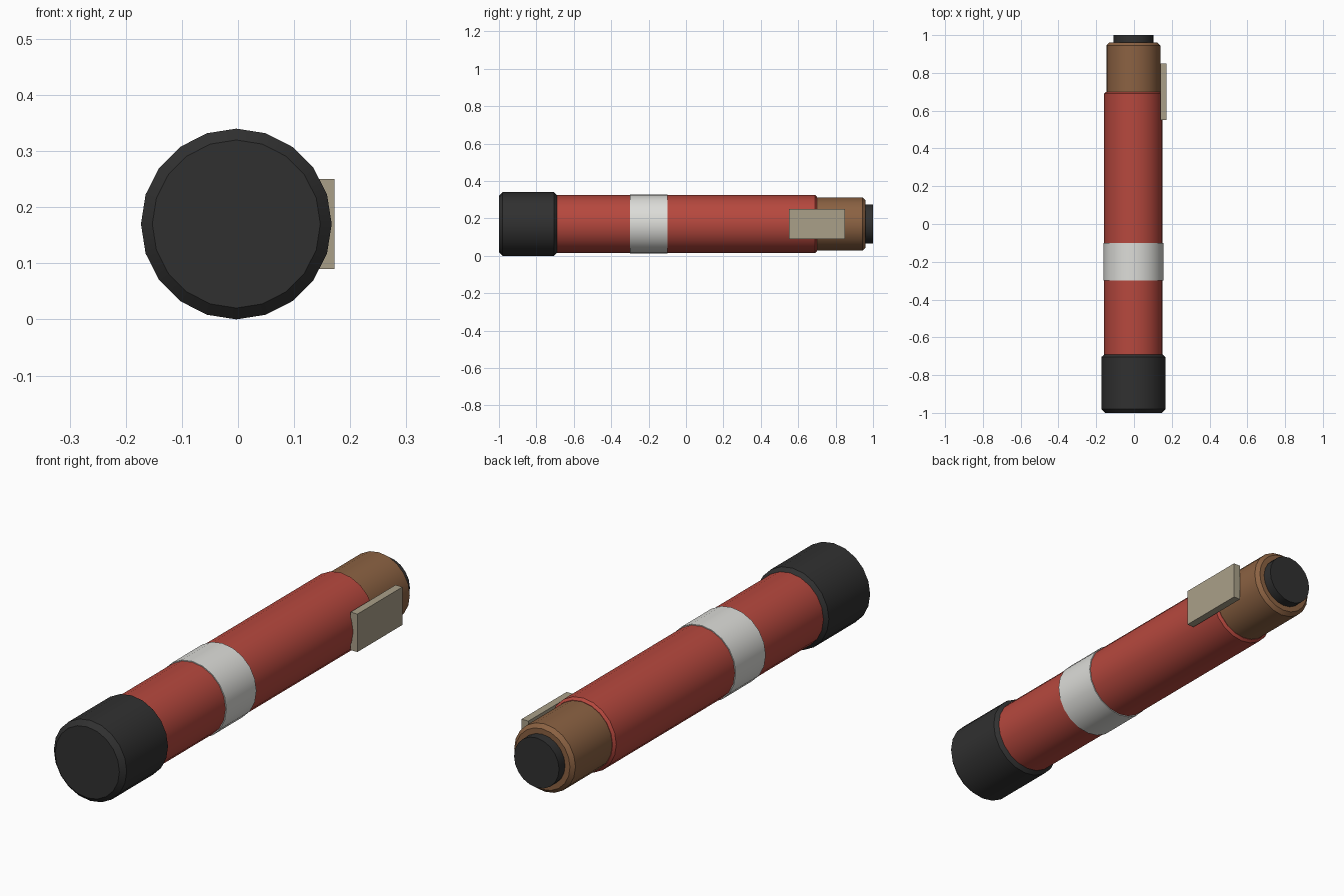
import bpy
import bmesh
from math import radians
from mathutils import Matrix, Vector

cube = bpy.data.objects.get("Cube")
if cube:
    bpy.data.objects.remove(cube, do_unlink=True)

AXIS_X, AXIS_Z = -0.003, 0.17
SIDES = 20


def material(name, rgb):
    mat = bpy.data.materials.new(name)
    mat.use_nodes = True
    colour = (*rgb, 1)
    mat.diffuse_color = colour
    mat.node_tree.nodes["Principled BSDF"].inputs["Base Color"].default_value = colour
    return mat


black = material("black rubber", (0.03, 0.03, 0.03))
red = material("red", (0.47, 0.065, 0.048))
white = material("off white", (0.72, 0.72, 0.69))
brown = material("brown", (0.26, 0.122, 0.055))
tan = material("tan", (0.4, 0.35, 0.25))


def finish(name, bm, mat):
    mesh = bpy.data.meshes.new(name)
    bm.to_mesh(mesh)
    bm.free()
    mesh.materials.append(mat)
    obj = bpy.data.objects.new(name, mesh)
    bpy.context.collection.objects.link(obj)
    return obj


def barrel(name, mat, radius, y0, y1, bevel=0.0):
    """Faceted cylinder along y with chamfered rims."""
    bm = bmesh.new()
    turn = Matrix.Rotation(radians(90), 4, "X")
    place = Matrix.Translation((AXIS_X, (y0 + y1) / 2, AXIS_Z))
    bmesh.ops.create_cone(bm, cap_ends=True, segments=SIDES, radius1=radius,
                          radius2=radius, depth=y1 - y0, matrix=place @ turn)
    if bevel:
        rims = [e for e in bm.edges if abs(e.verts[0].co.y - e.verts[1].co.y) < 1e-4]
        bmesh.ops.bevel(bm, geom=rims, offset=bevel, segments=1,
                        affect="EDGES", profile=0.5)
    obj = finish(name, bm, mat)
    bpy.ops.object.select_all(action="DESELECT")
    obj.select_set(True)
    bpy.context.view_layer.objects.active = obj
    bpy.ops.object.shade_smooth_by_angle(angle=radians(30))
    return obj


def box(name, mat, low, high):
    low, high = Vector(low), Vector(high)
    bm = bmesh.new()
    place = Matrix.Translation((low + high) / 2) @ Matrix.Diagonal((*(high - low), 1))
    bmesh.ops.create_cube(bm, size=1, matrix=place)
    return finish(name, bm, mat)


# Tube, with its front cap and label band
barrel("body_tube", red, 0.155, -0.75, 0.70, 0.01)
barrel("front_cap", black, 0.17, -1.0, -0.685, 0.02)
barrel("label_band", white, 0.159, -0.30, -0.10)

# Rear collar and button
barrel("rear_collar", brown, 0.143, 0.65, 0.96, 0.015)
barrel("rear_button", black, 0.105, 0.90, 1.0)

# Flat clip on the left side
box("side_clip", tan, (0.14, 0.55, 0.09), (0.172, 0.85, 0.25))
